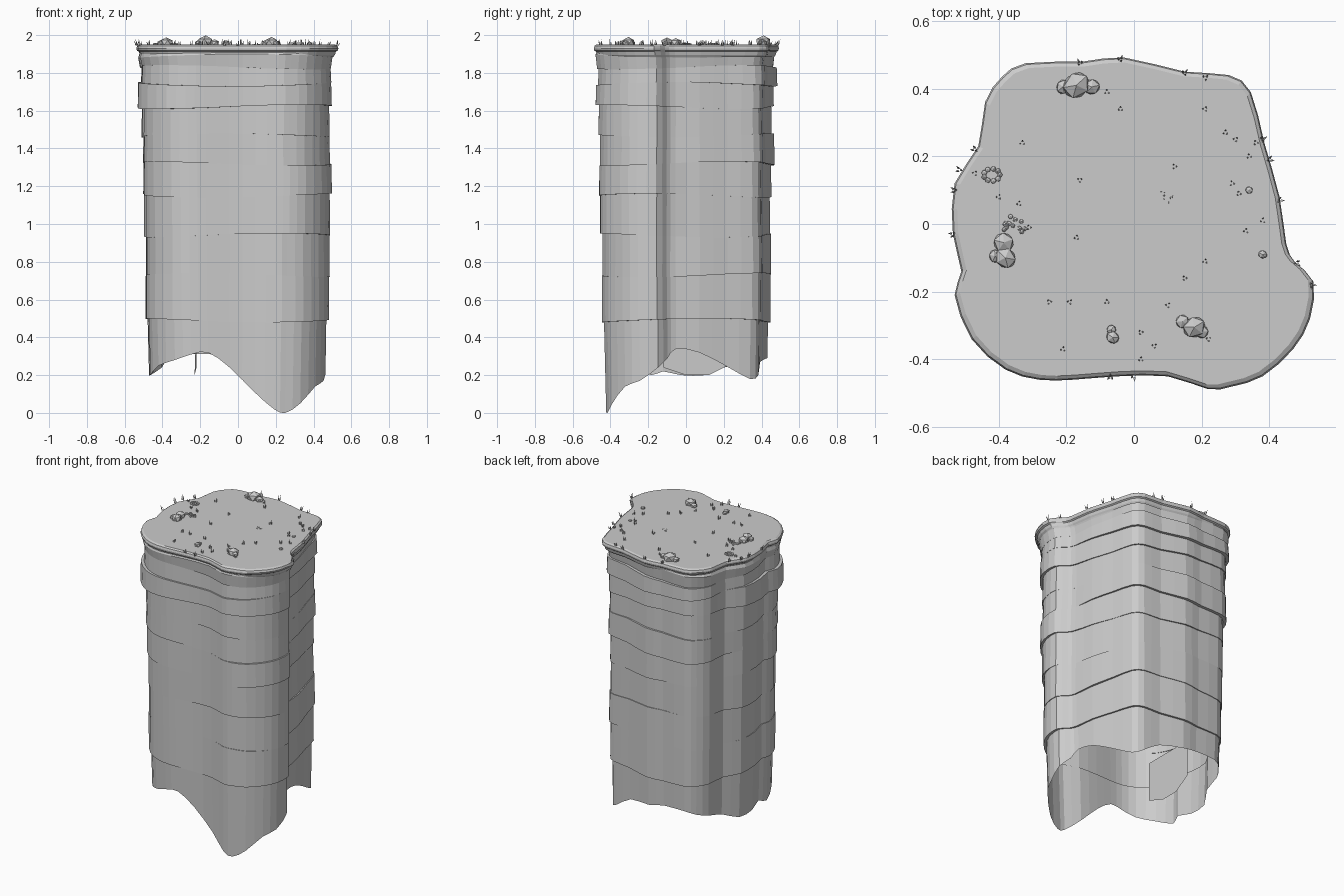
import bpy, bmesh, math, random
from math import sin, cos, atan2, pi
from mathutils import Vector, Matrix

cube = bpy.data.objects.get("Cube")
if cube:
    bpy.data.objects.remove(cube)
random.seed(4)

stone = bpy.data.materials.new("pale_grey_stone")
stone.use_nodes = True
GREY = (0.6, 0.6, 0.6, 1)
stone.diffuse_color = GREY
stone.node_tree.nodes["Principled BSDF"].inputs["Base Color"].default_value = GREY

TOP = 1.95

# Rim outline: x, y, and the height of the ragged lower edge beneath it
RIM = [(.53, -.17, .24), (.52, -.28, .17), (.47, -.37, .14), (.38, -.45, .05),
       (.29, -.48, 0), (.22, -.488, .02), (.1, -.45, .11), (-.05, -.45, .24),
       (-.18, -.46, .32), (-.28, -.46, .31), (-.38, -.43, .28), (-.48, -.34, .25),
       (-.53, -.21, .2), (-.51, -.14, .22), (-.535, -.03, .2), (-.53, .12, .2),
       (-.46, .23, .24), (-.44, .36, .27), (-.39, .435, .29), (-.32, .475, .31),
       (-.15, .48, .31), (-.03, .492, .29), (.15, .45, .27), (.28, .44, .2),
       (.345, .39, .18), (.385, .24, .25), (.43, .08, .32), (.45, -.06, .34),
       (.475, -.112, .29)]

# Rock strata: bottom height, bulge, extra bulge toward one side, that side's angle
STRATA = [(1.83, 0, 0, 0), (1.74, 0, .045, 1.4), (1.62, .01, .035, 4), (1.47, 0, 0, 0),
          (1.32, 0, .03, 1.4), (1.15, 0, .012, 5.9), (.94, 0, .008, 5.5),
          (.73, 0, .03, .6), (.49, .01, .008, .5)]


def smooth_loop(points, steps):
    """Closed Catmull-Rom curve through the points."""
    pts = [Vector(p) for p in points]
    n, out = len(pts), []
    for i in range(n):
        a, b, c, d = (pts[(i + k) % n] for k in (-1, 0, 1, 2))
        for s in range(steps):
            t = s / steps
            out.append(b + (c - a) * t / 2 + (a - b * 2.5 + c * 2 - d / 2) * t * t
                       + (b * 3 - a - c * 3 + d) * t ** 3 / 2)
    return out


def finish(bm, name):
    mesh = bpy.data.meshes.new(name)
    bm.to_mesh(mesh)
    bm.free()
    mesh.materials.append(stone)
    obj = bpy.data.objects.new(name, mesh)
    bpy.context.collection.objects.link(obj)


def loft(name, rings, cap=False):
    """Join closed rings from top to bottom with flat quads."""
    bm = bmesh.new()
    loops = [[bm.verts.new(p) for p in ring] for ring in rings]
    for up, low in zip(loops, loops[1:]):
        for i in range(len(up)):
            j = (i + 1) % len(up)
            bm.faces.new((up[i], low[i], low[j], up[j]))
    if cap:
        bm.faces.new(loops[0])
    finish(bm, name)


outline = smooth_loop(RIM, 2)


def scaled(p, s, z):
    return Vector((p.x * s, p.y * s, z))


def taper(p, z):
    """The walls narrow downward, and lean in more on the left and back."""
    return .865 + .048 * z - .03 * z * max(0, cos(atan2(p.y, p.x) - .5))


def layer_height(p, k, z):
    return z + .011 * sin(2 * atan2(p.y, p.x) + k * 1.7)


# Cliff walls: each stratum overhangs the one below it
rings = [[scaled(p, .962, 1.915) for p in outline]]
for k, (z, bulge, side, angle) in enumerate(STRATA):
    z_top = STRATA[k - 1][0] if k else 1.89
    upper, lower = [], []
    for p in outline:
        th = atan2(p.y, p.x)
        out = bulge + side * max(0, cos(th - angle)) + .005 * sin(3 * th + k * 2)
        if z in (1.15, .94) and p.y < 0 and p.x > .27:
            out += .012
        top_flare = 0 if k else .025
        upper.append(scaled(p, taper(p, z_top) + out + top_flare, layer_height(p, k - 1, z_top)))
        lower.append(scaled(p, taper(p, z) + out + .01, layer_height(p, k, z)))
    rings += [upper, lower]
rings.append([scaled(p, taper(p, .5), layer_height(p, len(STRATA) - 1, .49)) for p in outline])
rings.append([scaled(p, taper(p, p.z), p.z) for p in outline])
loft("cliff_walls", rings)

# Flat top with a rounded overhanging lip
LIP = [(.97, TOP), (.992, 1.943), (1, 1.93), (.994, 1.918), (.975, 1.912), (.965, 1.895), (.95, 1.885)]
loft("plateau_top", [[scaled(p, s, z) for p in outline] for s, z in LIP], cap=True)

# Loose slab hanging inside the hollow
bm = bmesh.new()
bm.faces.new([bm.verts.new(v) for v in
              ((-.22, -.12, .24), (-.23, 0, .2), (-.23, .12, .2), (-.22, .24, .26),
               (-.22, .24, .5), (-.22, -.12, .5))])
finish(bm, "inner_slab")


# Boulders: x, y, radius
def rocks(name, items):
    bm = bmesh.new()
    for x, y, r in items:
        turn = Matrix.Rotation(random.uniform(0, pi), 4, 'Z')
        squash = Matrix.Diagonal((1, random.uniform(.85, 1), .75, 1))
        place = Matrix.Translation((x, y, TOP + r * .3))
        bmesh.ops.create_icosphere(bm, subdivisions=1, radius=r,
                                   matrix=place @ turn @ squash)
    finish(bm, name)


rocks("back_boulders", [(-.17, .41, .046), (-.21, .405, .024), (-.125, .405, .027)])
rocks("side_boulders", [(-.385, -.055, .033), (-.38, -.1, .036), (-.41, -.095, .022)])
rocks("front_boulders", [(.178, -.305, .038), (.143, -.288, .022), (.2, -.318, .022)])
rocks("small_boulders", [(-.063, -.335, .022), (-.067, -.312, .016),
                         (.34, .1, .012), (.38, -.09, .015)])

# Pebbles: a ring and two loose scatters
ring = [(-.42 + .024 * cos(a * .7), .145 + .018 * sin(a * .7), .009) for a in range(9)]
loose = [(random.gauss(-.36, .02), random.gauss(0, .018), .008) for _ in range(14)]
tiny = [(random.gauss(.1, .02), random.gauss(.08, .012), .003) for _ in range(8)]
rocks("pebbles", ring + loose + tiny)

# Grass tufts: three thin blades each, leaning outward at the rim
TUFTS = [(-.33, .24), (-.08, .39), (-.04, .34), (.21, .34), (.27, .27), (.3, .25), (.36, .24),
         (.34, .2), (.12, .17), (.29, .12), (.31, .09), (.38, .01), (.33, -.02), (.21, -.11),
         (.15, -.16), (.1, -.24), (-.08, -.23), (-.19, -.23), (-.25, -.23), (-.21, -.37),
         (.02, -.4), (.06, -.36), (.22, -.34), (-.17, -.04), (-.16, .13), (-.4, .08),
         (-.34, .06), (-.31, -.01), (-.47, .15), (.02, -.32)]
RIM_TUFTS = [(-.16, .475), (-.04, .485), (.15, .445), (.21, .43), (.38, .25), (.4, .19),
             (.43, .07), (.48, -.115), (.525, -.18), (0, -.45), (-.07, -.45), (-.535, -.03),
             (-.53, .1), (-.515, .16), (-.47, .22)]


def add_tuft(bm, x, y, lean):
    base = Vector((x, y, TOP - .006))
    start = random.uniform(0, 2 * pi)
    for b in range(3):
        a = start + b * 2.1
        out = Vector((cos(a), sin(a), 0))
        across = Vector((-out.y, out.x, 0)) * .004
        root = base + out * .003
        height = random.uniform(.018, .036)
        tip = root + out * .006 + lean + Vector((0, 0, height))
        corners = [bm.verts.new(v) for v in (root + across, root - across, root + out * .006, tip)]
        for i in range(3):
            bm.faces.new((corners[i], corners[(i + 1) % 3], corners[3]))


bm = bmesh.new()
for x, y in TUFTS:
    add_tuft(bm, x, y, Vector((0, 0, 0)))
for x, y in RIM_TUFTS:
    add_tuft(bm, x, y, Vector((x, y, 0)).normalized() * .008)
finish(bm, "grass_tufts")
